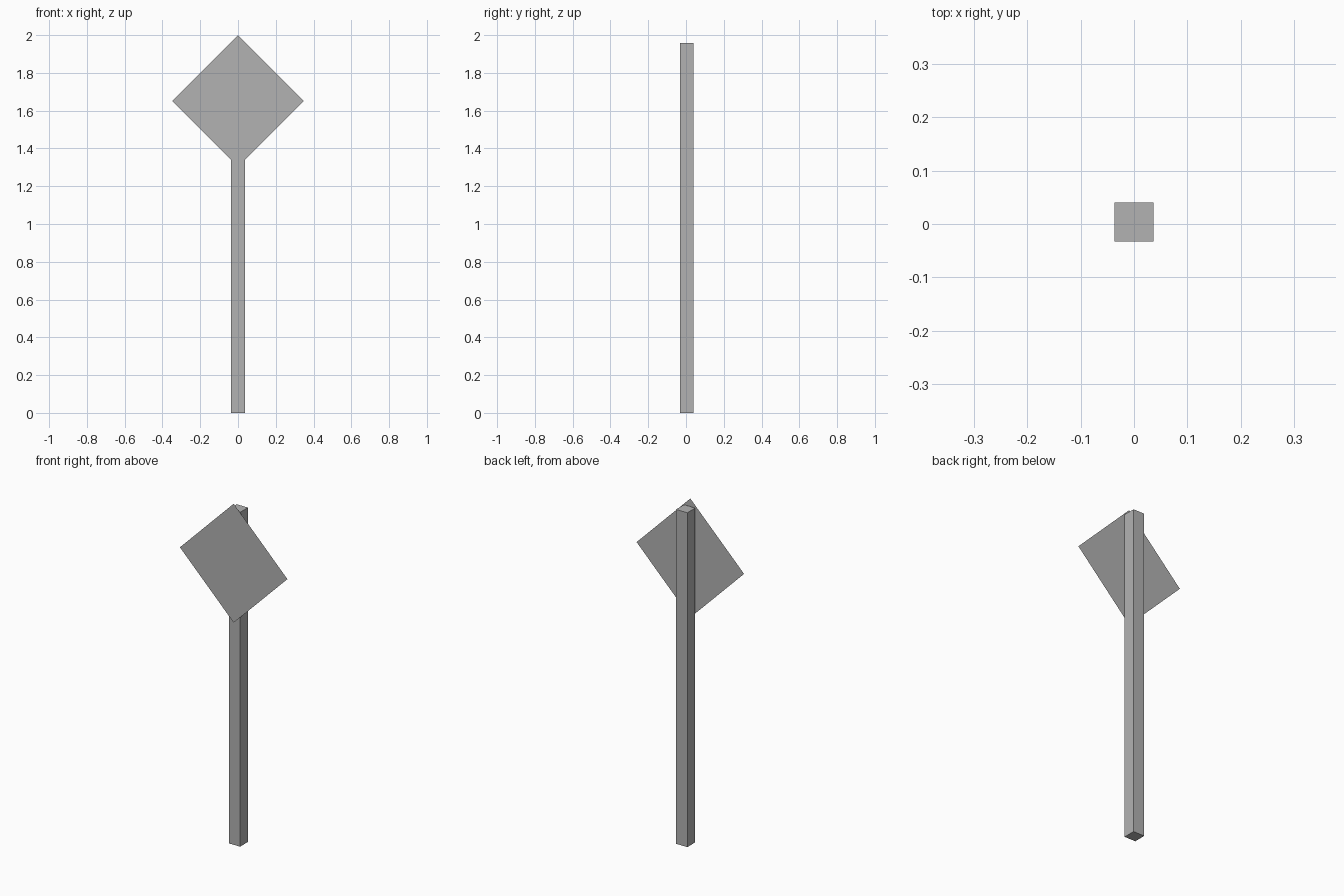
import bpy
import bmesh

if "Cube" in bpy.data.objects:
    bpy.data.objects.remove(bpy.data.objects["Cube"])

HALF = 0.0365        # half width of the square post
POST_TOP = 1.957
SIGN_R = 0.348       # half diagonal of the sign
SIGN_Y = -0.04

grey = bpy.data.materials.new("plain_grey")
grey.diffuse_color = (0.448, 0.448, 0.448, 1.0)
grey.use_nodes = True
grey.node_tree.nodes["Principled BSDF"].inputs["Base Color"].default_value = grey.diffuse_color


def add_object(name, bm):
    mesh = bpy.data.meshes.new(name)
    bm.to_mesh(mesh)
    bm.free()
    mesh.materials.append(grey)
    obj = bpy.data.objects.new(name, mesh)
    bpy.context.collection.objects.link(obj)
    return obj


# square post, just behind the sign
bm = bmesh.new()
bmesh.ops.create_cube(bm, size=1.0)
bmesh.ops.scale(bm, vec=(2 * HALF, 2 * HALF, POST_TOP), verts=bm.verts)
bmesh.ops.translate(bm, vec=(0, 0.04 - HALF, POST_TOP / 2), verts=bm.verts)
add_object("post", bm)

# diamond sign: a single flat sheet facing the front
bm = bmesh.new()
zc = 2.0 - SIGN_R
corners = [(0, zc - SIGN_R), (SIGN_R, zc), (0, zc + SIGN_R), (-SIGN_R, zc)]
bm.faces.new([bm.verts.new((x, SIGN_Y, z)) for x, z in corners])
add_object("sign_panel", bm)
